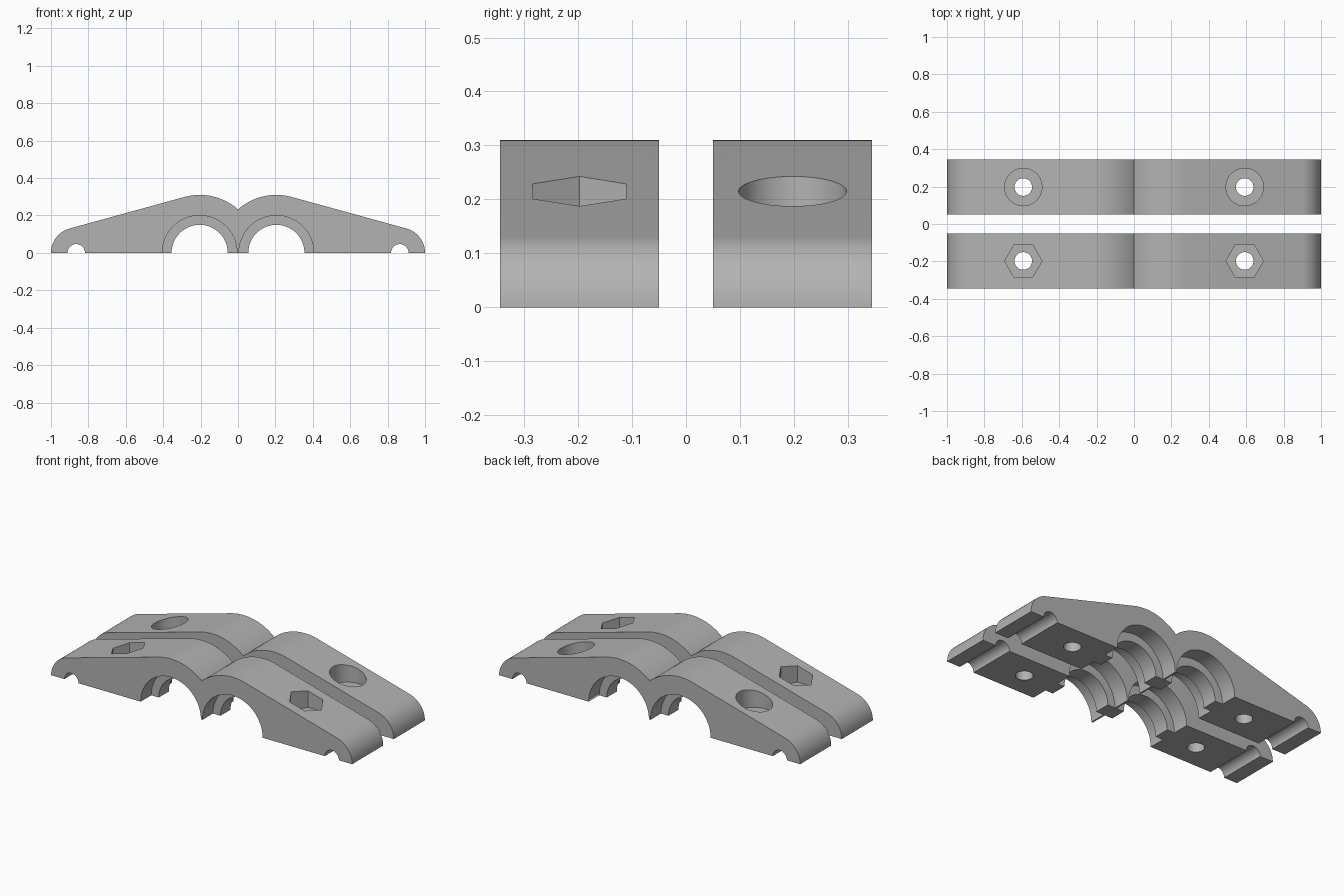
import bpy, bmesh
from math import sin, cos, pi, asin, radians

cube = bpy.data.objects.get("Cube")
if cube:
    bpy.data.objects.remove(cube, do_unlink=True)

grey = bpy.data.materials.new("plain grey")
grey.use_nodes = True
COLOUR = (0.45, 0.45, 0.45, 1)
grey.diffuse_color = COLOUR
grey.node_tree.nodes["Principled BSDF"].inputs["Base Color"].default_value = COLOUR

BIG_X, BIG_R = 0.205, 0.31        # hump over each large bore
END_X, END_R = 0.865, 0.135       # rounded end over each small bore
RIB_R, GROOVE_R, PIN_R = 0.15, 0.2, 0.047
SCREW_X, SCREW_R, POCKET_R, POCKET_FLOOR = 0.592, 0.047, 0.1, 0.13
BAR_Y, BAR_W, GROOVE_W = 0.1975, 0.295, 0.1


def arc(x, r, start, end, steps):
    """Points on an arc about (x, 0)."""
    return [(x + r * cos(start + (end - start) * i / steps),
             r * sin(start + (end - start) * i / steps)) for i in range(steps + 1)]


def half_profile():
    """Outline of the +x half, from the bottom centre round to the valley."""
    tangent = pi / 2 - asin((BIG_R - END_R) / (END_X - BIG_X))
    valley = pi - asin((BIG_R ** 2 - BIG_X ** 2) ** 0.5 / BIG_R)
    valley = pi - (pi - valley)
    return (arc(BIG_X, RIB_R, pi, 0, 48) + arc(END_X, PIN_R, pi, 0, 24)
            + arc(END_X, END_R, 0, tangent, 20)
            + arc(BIG_X, BIG_R, tangent, valley, 32))


def add_bar(name, y):
    right = half_profile()
    left = [(-x, z) for x, z in reversed(right[:-1])]
    bm = bmesh.new()
    verts = [bm.verts.new((x, y - BAR_W / 2, z)) for x, z in right + left]
    face = bm.faces.new(verts)
    grown = bmesh.ops.extrude_face_region(bm, geom=[face])["geom"]
    bmesh.ops.translate(bm, vec=(0, BAR_W, 0),
                        verts=[v for v in grown if isinstance(v, bmesh.types.BMVert)])
    bmesh.ops.recalc_face_normals(bm, faces=bm.faces)
    mesh = bpy.data.meshes.new(name)
    bm.to_mesh(mesh)
    bm.free()
    mesh.materials.append(grey)
    bar = bpy.data.objects.new(name, mesh)
    bpy.context.collection.objects.link(bar)
    return bar


def cut(bar, sides, radius, depth, location, rotation=(0, 0, 0)):
    """Subtract a prism or cylinder from the bar."""
    bpy.ops.mesh.primitive_cylinder_add(vertices=sides, radius=radius, depth=depth,
                                        location=location, rotation=rotation)
    cutter = bpy.context.object
    cutter.hide_render = True
    cutter.data.materials.append(grey)
    mod = bar.modifiers.new("cut", 'BOOLEAN')
    mod.operation, mod.solver, mod.object = 'DIFFERENCE', 'EXACT', cutter
    bpy.context.view_layer.objects.active = bar
    bpy.ops.object.modifier_apply(modifier=mod.name)
    bpy.data.objects.remove(cutter, do_unlink=True)


# front bar has hexagonal nut pockets, back bar has round screw head pockets
for name, y, sides in (("front_clamp_bar", -BAR_Y, 6), ("back_clamp_bar", BAR_Y, 64)):
    bar = add_bar(name, y)
    for side in (-1, 1):
        # wider grooves either side of the middle rib in the large bore
        for end in (-1, 1):
            groove_y = y + end * BAR_W / 2
            cut(bar, 96, GROOVE_R, 2 * GROOVE_W, (side * BIG_X, groove_y, 0),
                (radians(90), 0, 0))
        # screw hole and pocket
        x = side * SCREW_X
        cut(bar, 40, SCREW_R, 1, (x, y, 0.2))
        turn = radians(90) if sides == 6 else 0
        cut(bar, sides, POCKET_R, 0.4, (x, y, POCKET_FLOOR + 0.2), (0, 0, turn))
    bpy.ops.object.select_all(action='DESELECT')
    bar.select_set(True)
    bpy.context.view_layer.objects.active = bar
    bpy.ops.object.shade_smooth_by_angle(angle=radians(30))
